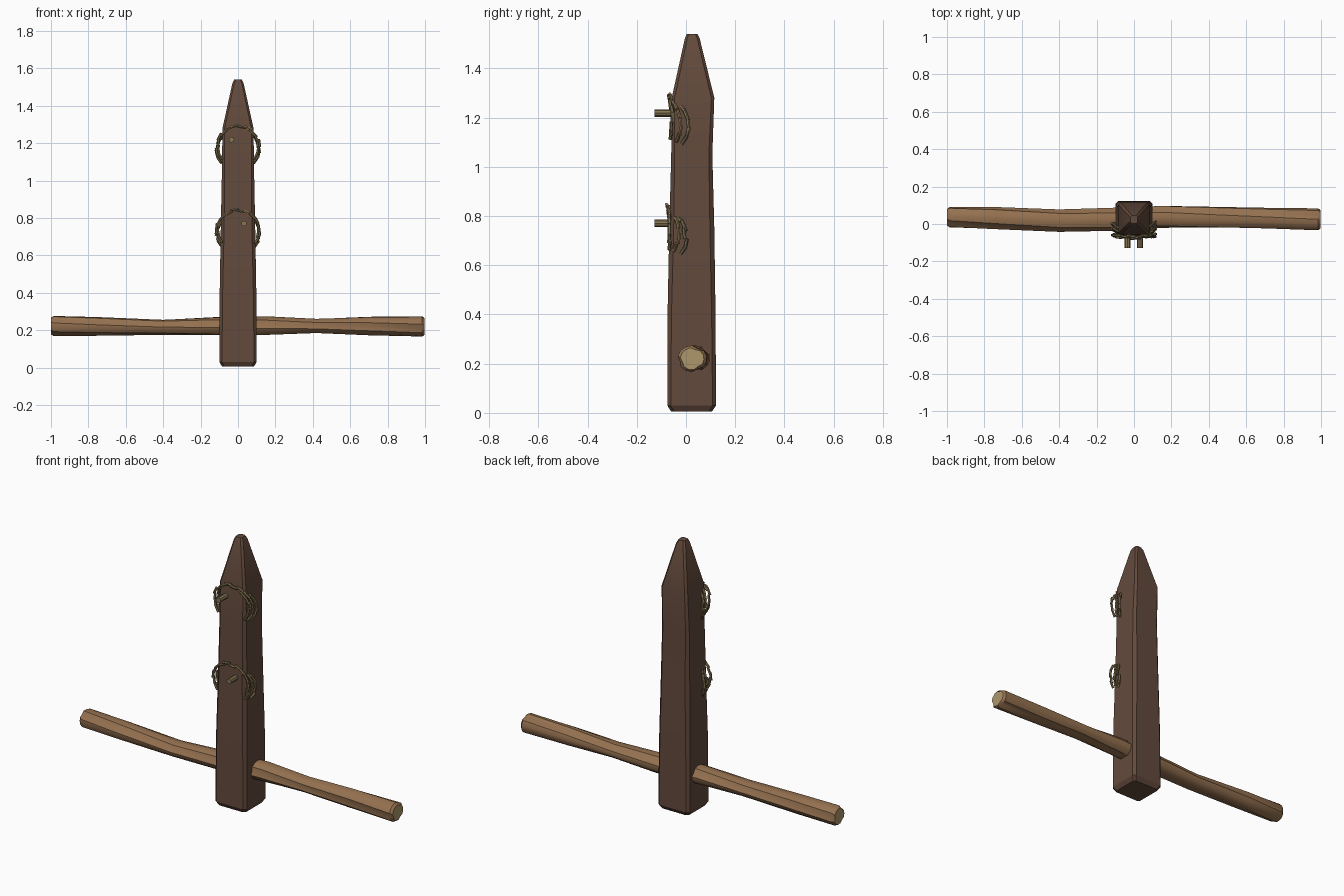
import bpy, bmesh, math, random
from mathutils import Vector

random.seed(4)
if "Cube" in bpy.data.objects:
    bpy.data.objects.remove(bpy.data.objects["Cube"])


def material(name, rgb):
    m = bpy.data.materials.new(name)
    m.use_nodes = True
    col = (*rgb, 1)
    m.diffuse_color = col
    m.node_tree.nodes["Principled BSDF"].inputs["Base Color"].default_value = col
    return m


DARK = material("dark_wood", (0.125, 0.068, 0.045))
BARK = material("light_bark", (0.30, 0.165, 0.08))
CUT = material("cut_wood", (0.42, 0.31, 0.15))
ROPE = material("straw_rope", (0.24, 0.18, 0.085))


def finish(name, bm, mats, angle=35):
    bmesh.ops.recalc_face_normals(bm, faces=bm.faces)
    me = bpy.data.meshes.new(name)
    bm.to_mesh(me)
    bm.free()
    for m in mats:
        me.materials.append(m)
    ob = bpy.data.objects.new(name, me)
    bpy.context.collection.objects.link(ob)
    bpy.ops.object.select_all(action="DESELECT")
    ob.select_set(True)
    bpy.context.view_layer.objects.active = ob
    bpy.ops.object.shade_smooth_by_angle(angle=math.radians(angle))
    return ob


def loft(bm, rings, cap=0):
    """Skin a list of equal closed rings and cap both ends."""
    rows = [[bm.verts.new(p) for p in ring] for ring in rings]
    n = len(rows[0])
    for a, b in zip(rows, rows[1:]):
        for i in range(n):
            j = (i + 1) % n
            bm.faces.new((a[i], a[j], b[j], b[i]))
    for row in (rows[0], rows[-1]):
        bm.faces.new(row).material_index = cap


def chamfered(z, hx, y0, y1, c):
    """Rectangle with cut corners."""
    return [(-hx + c, y0, z), (hx - c, y0, z), (hx, y0 + c, z), (hx, y1 - c, z),
            (hx - c, y1, z), (-hx + c, y1, z), (-hx, y1 - c, z), (-hx, y0 + c, z)]


# Pointed post: height, half width, front, back, corner cut
bm = bmesh.new()
loft(bm, [chamfered(*s) for s in (
    (0.005, 0.085, -0.06, 0.105, 0.012), (0.03, 0.1, -0.076, 0.122, 0.014),
    (0.4, 0.098, -0.075, 0.12, 0.016), (0.75, 0.092, -0.068, 0.115, 0.018),
    (1.05, 0.086, -0.06, 0.107, 0.014), (1.28, 0.083, -0.058, 0.115, 0.012),
    (1.52, 0.03, -0.005, 0.056, 0.01), (1.54, 0.02, 0.003, 0.046, 0.008))])
finish("pointed_post", bm, [DARK], 25)

# Gnarled crossbar: x, y, z, y radius, z radius, with a slowly twisting split
bm = bmesh.new()
rings = []
SIDES = 14
for k, (x, y, z, ry, rz) in enumerate((
        (-1, 0.038, 0.222, 0.046, 0.046), (-0.985, 0.038, 0.222, 0.056, 0.054),
        (-0.75, 0.032, 0.22, 0.06, 0.05), (-0.4, 0.018, 0.215, 0.06, 0.041),
        (-0.12, 0.025, 0.22, 0.062, 0.05), (0.15, 0.038, 0.222, 0.06, 0.052),
        (0.42, 0.034, 0.222, 0.058, 0.039), (0.7, 0.03, 0.222, 0.057, 0.05),
        (0.985, 0.025, 0.22, 0.06, 0.054), (0.998, 0.025, 0.22, 0.048, 0.045))):
    ring = []
    for i in range(SIDES):
        a = math.tau * i / SIDES + 0.14 * k
        r = 0.86 if i in (0, 5, 9) else 1.0
        ring.append((x, y + r * ry * math.cos(a), z + r * rz * math.sin(a)))
    rings.append(ring)
loft(bm, rings, cap=1)
finish("crossbar", bm, [BARK, CUT])


def stick(bm, a, b, r, sides=6):
    """Short faceted rod between two points."""
    a, b = Vector(a), Vector(b)
    q = (b - a).to_track_quat("Z", "Y")
    spin = [math.tau * i / sides for i in range(sides)]
    loft(bm, [[p + q @ Vector((r * math.cos(t), r * math.sin(t), 0)) for t in spin]
              for p in (a, b)])


def binding(name, z, peg_x, front):
    # Rope strands meet above the peg and fan out along the post sides
    bm = bmesh.new()
    steps = 14
    for strand, lean in enumerate((0.012, 0.045, 0.075)):
        pts = []
        for i in range(steps + 1):
            a = math.radians(-38 + 256 * i / steps)
            spread = abs(math.cos(a)) ** 1.5
            pts.append(Vector((0.113 * math.cos(a),
                               front - 0.008 + lean * spread,
                               z + 0.108 * math.sin(a) - 0.012 * strand * spread)))
        for i, (p, q) in enumerate(zip(pts, pts[1:])):
            if strand and 4 < i < 9:
                continue
            wob = Vector([random.uniform(-0.005, 0.005) for _ in range(3)])
            ext = (q - p) * 0.12
            stick(bm, p - ext + wob, q + ext + wob, 0.007)
    finish(name + "_rope", bm, [ROPE], 30)

    # Peg driven into the front face
    bm = bmesh.new()
    stick(bm, (peg_x, -0.128, z + 0.035), (peg_x, -0.03, z + 0.035), 0.015, 8)
    finish(name + "_peg", bm, [ROPE], 30)


binding("upper_binding", 1.183, -0.035, -0.06)
binding("lower_binding", 0.735, 0.032, -0.068)
